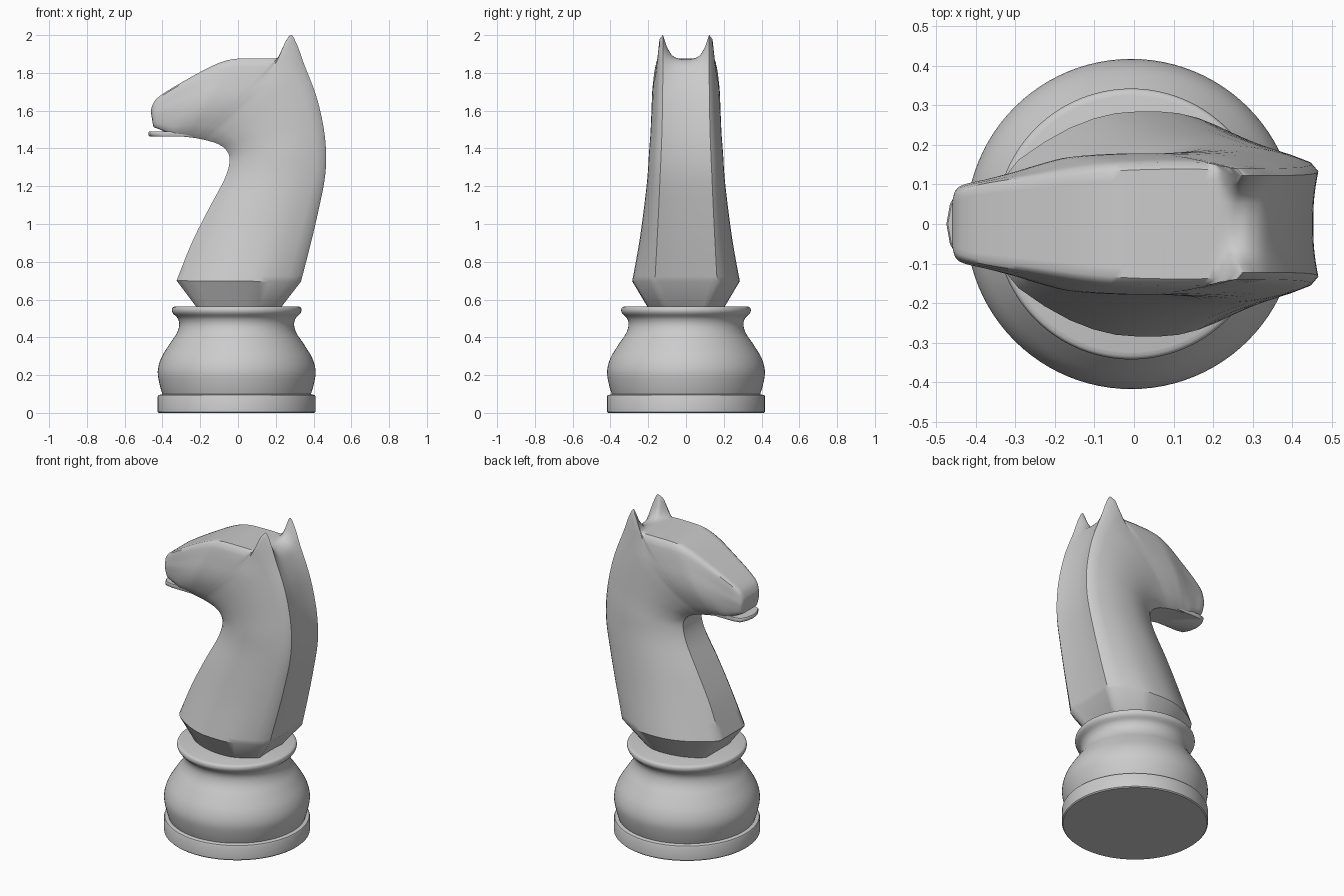
import bpy, bmesh, math
from mathutils import Vector

old = bpy.data.objects.get("Cube")
if old:
    bpy.data.objects.remove(old, do_unlink=True)

# One plain colour for the whole piece
grey = bpy.data.materials.new("light_grey")
grey.use_nodes = True
colour = (0.6, 0.6, 0.6, 1)
grey.diffuse_color = colour
grey.node_tree.nodes["Principled BSDF"].inputs["Base Color"].default_value = colour


def finish(name, bm, angle):
    """Turn a bmesh into a shaded object with the shared material."""
    bmesh.ops.recalc_face_normals(bm, faces=bm.faces)
    mesh = bpy.data.meshes.new(name)
    bm.to_mesh(mesh)
    bm.free()
    mesh.materials.append(grey)
    obj = bpy.data.objects.new(name, mesh)
    bpy.context.collection.objects.link(obj)
    bpy.ops.object.select_all(action="DESELECT")
    obj.select_set(True)
    bpy.context.view_layer.objects.active = obj
    bpy.ops.object.shade_smooth_by_angle(angle=math.radians(angle))
    return obj


def loft(name, rings, angle):
    """Skin a row of closed rings and cap both ends."""
    bm = bmesh.new()
    rows = [[bm.verts.new(p) for p in ring] for ring in rings]
    for low, high in zip(rows, rows[1:]):
        count = len(low)
        for i in range(count):
            j = (i + 1) % count
            bm.faces.new((low[i], low[j], high[j], high[i]))
    bm.faces.new(rows[0])
    bm.faces.new(rows[-1])
    return finish(name, bm, angle)


def spline(rows, steps):
    """Pass a smooth curve through rows of numbers."""
    out = []
    for i in range(len(rows) - 1):
        a, b = rows[max(i - 1, 0)], rows[i]
        c, d = rows[i + 1], rows[min(i + 2, len(rows) - 1)]
        for k in range(steps):
            t = k / steps
            out.append([q + t * (r - p) / 2
                        + t * t * (2 * p - 5 * q + 4 * r - s) / 2
                        + t ** 3 * (3 * q - p - 3 * r + s) / 2
                        for p, q, r, s in zip(a, b, c, d)])
    return out + [list(rows[-1])]


def lathe(name, profile, centre, sides=96):
    rings = []
    for radius, z in profile:
        turn = [2 * math.pi * i / sides for i in range(sides)]
        rings.append([(centre + radius * math.cos(a), radius * math.sin(a), z) for a in turn])
    return loft(name, rings, 40)


# Turned base: foot disc and bulging body with a flared rim
AXIS = -0.007
lathe("foot_disc", [(.412, 0), (.418, .006), (.418, .086), (.414, .094), (.39, .1)], AXIS)
bowl = [(.39, .09), (.408, .15), (.418, .22), (.4, .29), (.355, .365), (.318, .42),
        (.304, .465), (.312, .5), (.336, .525), (.343, .542), (.339, .558), (.325, .564)]
lathe("base_body", spline(bowl, 4), AXIS)


def section(rung):
    """Lens-shaped ring between a throat point and a crest point."""
    fx, fz, bx, bz, w_front, w_mid, w_back, lift = rung
    throat, crest = Vector((fx, 0, fz)), Vector((bx, 0, bz))
    half = [(0, w_front / 2), (0, w_front),
            (.2, w_front + .62 * (w_mid - w_front)),
            (.38, w_mid * .97), (.55, w_mid), (.7, w_mid * .97),
            (.85, w_back + .55 * (w_mid - w_back))]
    pts = []
    for s, w in half:
        p = throat.lerp(crest, s)
        pts.append(Vector((p.x, w, p.z)))
    # Crest strip: hollow in the middle, raised at the edge for an ear
    for u in (1, .66, .3):
        rise = max(lift, 0) * u ** 4
        hollow = .035 * max(bx, 0) * (1 - u * u)
        pts.append(Vector((bx - hollow + rise * .1, w_back * u, bz + rise)))
    ring = pts + [Vector((p.x, -p.y, p.z)) for p in reversed(pts)]
    # Cut the corners once to soften the edges
    soft = []
    for i, p in enumerate(ring):
        q = ring[(i + 1) % len(ring)]
        soft += [p.lerp(q, .25), p.lerp(q, .75)]
    return soft


# Throat x z, crest x z, half widths at throat, middle and crest, ear lift
collar = [(-.22, .56, .23, .56, .13, .205, .12, 0),
          (-.325, .7, .335, .695, .14, .287, .18, 0)]
neck = [collar[1],
        (-.245, .9, .388, .9, .125, .25, .168, 0),
        (-.155, 1.08, .43, 1.08, .12, .225, .158, 0),
        (-.07, 1.24, .463, 1.25, .11, .206, .15, 0),
        (-.044, 1.34, .468, 1.39, .105, .198, .143, 0),
        (-.065, 1.395, .452, 1.53, .105, .19, .138, 0),
        (-.11, 1.425, .412, 1.69, .105, .185, .135, 0)]
head = [(-.15, 1.438, .35, 1.82, .105, .182, .134, .03),
        (-.175, 1.445, .305, 1.862, .105, .18, .134, .11),
        (-.195, 1.449, .265, 1.87, .105, .18, .134, .165),
        (-.21, 1.452, .235, 1.874, .105, .18, .14, .05),
        (-.225, 1.455, .2, 1.876, .105, .18, .15, 0),
        (-.25, 1.458, .1, 1.877, .102, .178, .152, 0),
        (-.275, 1.461, -.03, 1.872, .1, .172, .148, 0),
        (-.3, 1.464, -.13, 1.84, .098, .158, .138, 0),
        (-.34, 1.468, -.25, 1.777, .095, .135, .12, 0),
        (-.38, 1.485, -.36, 1.713, .09, .115, .104, 0),
        (-.42, 1.503, -.43, 1.664, .085, .102, .088, 0),
        (-.445, 1.513, -.456, 1.622, .07, .086, .07, 0),
        (-.452, 1.535, -.461, 1.59, .04, .05, .04, 0)]
loft("neck_and_head", [section(r) for r in collar[:1] + spline(neck + head, 5)], 38)

# Lower lip: thin rounded slab under the muzzle
edge = [(-.22, .1), (-.4, .099), (-.445, .09), (-.466, .05), (-.475, 0)]
outline = edge + [(x, -y) for x, y in reversed(edge[:-1])]
layers = []
for z, size in ((1.464, .97), (1.47, .995), (1.484, 1), (1.489, .985)):
    layers.append([(-.22 + (x + .22) * size, y * size, z) for x, y in outline])
loft("lower_lip", layers, 50)
